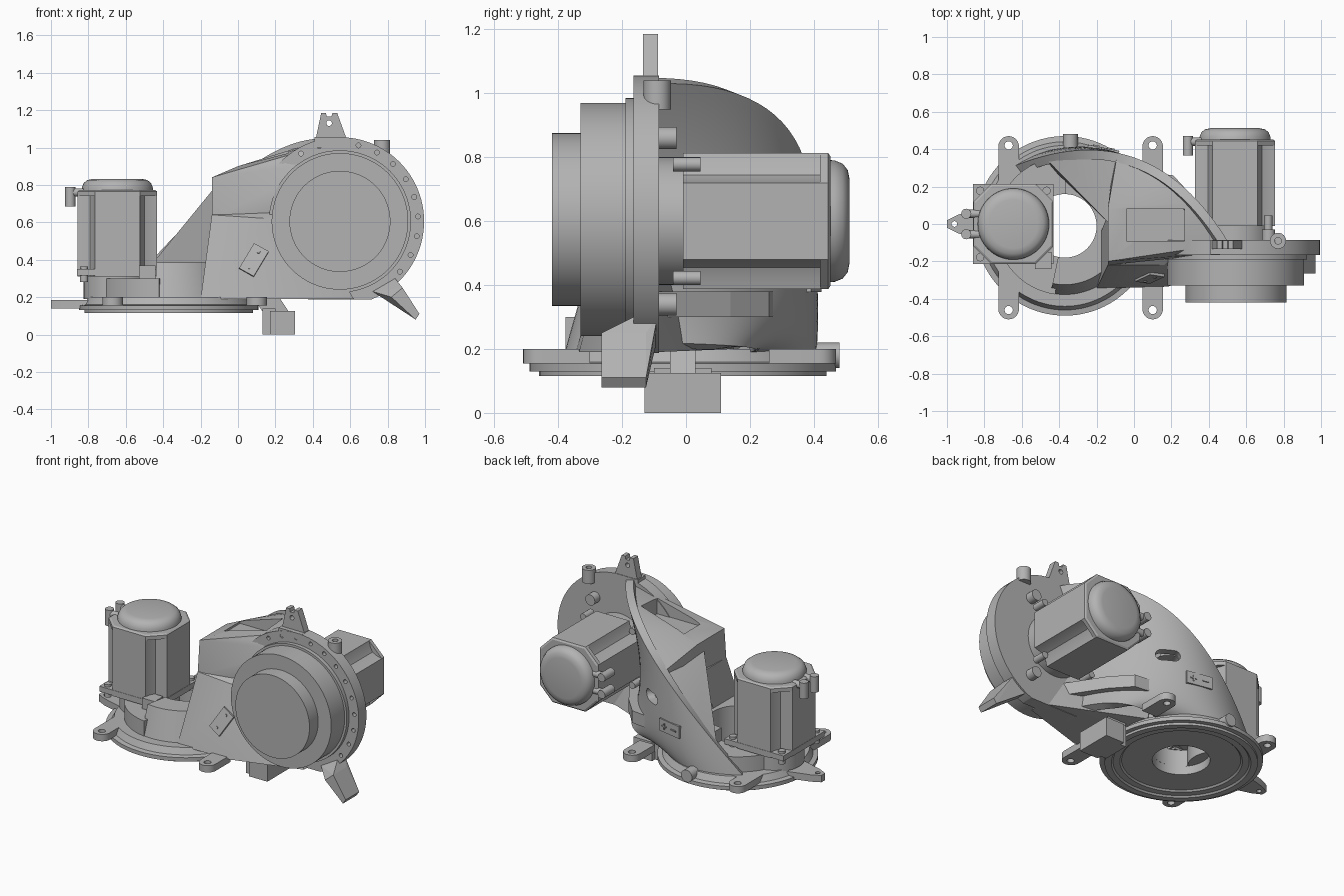
import bpy, bmesh, math
from mathutils import Vector, Matrix

if "Cube" in bpy.data.objects:
    bpy.data.objects.remove(bpy.data.objects["Cube"], do_unlink=True)

grey = bpy.data.materials.new("cast grey")
grey.use_nodes = True
grey.diffuse_color = (0.45, 0.45, 0.45, 1)
grey.node_tree.nodes["Principled BSDF"].inputs["Base Color"].default_value = grey.diffuse_color

I = Matrix.Identity(4)
TO_Y = Matrix.Rotation(-math.pi / 2, 4, 'X')      # local z becomes +y
TO_X = Matrix.Rotation(math.pi / 2, 4, 'Y')       # local z becomes +x
FRONT = Matrix.Rotation(math.pi / 2, 4, 'X')      # local y becomes z, local z becomes -y


def at(x, y, z):
    return Matrix.Translation((x, y, z))


def smooth_shade(ob):
    bpy.ops.object.select_all(action='DESELECT')
    ob.select_set(True)
    bpy.context.view_layer.objects.active = ob
    bpy.ops.object.shade_smooth_by_angle(angle=math.radians(32))


def finish(name, bm, m=I, smooth=True):
    bmesh.ops.transform(bm, matrix=m, verts=bm.verts)
    bmesh.ops.recalc_face_normals(bm, faces=bm.faces)
    me = bpy.data.meshes.new(name)
    bm.to_mesh(me)
    bm.free()
    me.materials.append(grey)
    ob = bpy.data.objects.new(name, me)
    bpy.context.collection.objects.link(ob)
    if smooth:
        smooth_shade(ob)
    return ob


def hull(name, pts, m=I):
    bm = bmesh.new()
    for p in pts:
        bm.verts.new(p)
    r = bmesh.ops.convex_hull(bm, input=bm.verts)
    bmesh.ops.delete(bm, geom=list({v for v in r["geom_interior"] if isinstance(v, bmesh.types.BMVert)}), context='VERTS')
    return finish(name, bm, m, False)


def box(name, x, y, z, m=I):
    return hull(name, [(a, b, c) for a in x for b in y for c in z], m)


def prism(name, pts, z0, z1, m=I, taper=1):
    bm = bmesh.new()
    f = bm.faces.new([bm.verts.new((x, y, z0)) for x, y in pts])
    r = bmesh.ops.extrude_face_region(bm, geom=[f])
    top = [v for v in r["geom"] if isinstance(v, bmesh.types.BMVert)]
    bmesh.ops.translate(bm, vec=(0, 0, z1 - z0), verts=top)
    bmesh.ops.scale(bm, vec=(taper, taper, 1), verts=top)
    return finish(name, bm, m)


def lathe(name, prof, m=I, n=64, closed=False):
    bm = bmesh.new()
    vs = [bm.verts.new((r, 0, z)) for r, z in prof]
    es = [bm.edges.new(p) for p in zip(vs, vs[1:])]
    if closed:
        es.append(bm.edges.new((vs[-1], vs[0])))
    bmesh.ops.spin(bm, geom=vs + es, cent=(0, 0, 0), axis=(0, 0, 1), angle=math.tau, steps=n)
    bmesh.ops.remove_doubles(bm, verts=bm.verts, dist=1e-5)
    return finish(name, bm, m)


def rod(name, r, z0, z1, m=I, n=24):
    return lathe(name, [(0, z0), (r, z0), (r, z1), (0, z1)], m, n)


def arc(r, a0, a1, n, cx=0, cy=0):
    return [(cx + r * math.cos(math.radians(a0 + (a1 - a0) * i / n)),
             cy + r * math.sin(math.radians(a0 + (a1 - a0) * i / n))) for i in range(n + 1)]


def cut(ob, tool):
    mod = ob.modifiers.new("cut", 'BOOLEAN')
    mod.operation, mod.object, mod.solver = 'DIFFERENCE', tool, 'EXACT'
    bpy.context.view_layer.update()
    me = bpy.data.meshes.new_from_object(ob.evaluated_get(bpy.context.evaluated_depsgraph_get()))
    ob.modifiers.clear()
    ob.data = me
    bpy.data.objects.remove(tool, do_unlink=True)
    smooth_shade(ob)


# Base ring with its recessed underside
base = at(-0.37, -0.01, 0)
lathe("base_ring", [(0.17, 0.2), (0.17, 0.135), (0.35, 0.135), (0.36, 0.125), (0.4, 0.125), (0.41, 0.115),
                    (0.45, 0.115), (0.45, 0.13), (0.48, 0.13), (0.48, 0.155), (0.45, 0.16), (0.43, 0.2)],
      base, 96, True)
collar = prism("front_collar", arc(0.37, -102, 90, 40) + arc(0.16, 90, -102, 40), 0.19, 0.385, base, 0.85)
prism("rear_collar", arc(0.37, 85, 262, 40) + arc(0.17, 262, 85, 40), 0.19, 0.3, base)

# Feet with bolt holes
for x in (-0.67, 0.1):
    for s in (-1, 1):
        inner = 0.2 if x < 0 else 0.28
        foot = prism("foot", arc(0.055, 0, 180, 12, 0, 0.435) + [(-0.055, inner), (0.055, inner)], 0.155, 0.2,
                     at(x, -0.02, 0) @ Matrix.Diagonal((1, s, 1, 1)))
        cut(foot, rod("hole", 0.022, 0.1, 0.3, at(x, -0.02 + s * 0.44, 0)))
tab = hull("side_tab", [(x, y, z) for z in (0.14, 0.185) for x, y in
                        ((-0.8, 0.09), (-0.8, -0.09), (-0.94, 0.05), (-0.94, -0.05), (-1, 0.02), (-1, -0.02))])
cut(tab, rod("hole", 0.015, 0.1, 0.3, at(-0.96, 0, 0)))
rod("rear_boss", 0.04, 0.36, 0.48, at(-0.34, 0, 0.18) @ TO_Y)

# Curved rear wall: a biquadratic patch from the base ring to the shoulder flange
rows = [[(-0.64, 0.31, 0.19), (0.075, 0.6, 1.05), (0.5, -0.09, 1.03)],
        [(-0.257, 0.55, 0.19), (0.05, 0.41, 0.5), (0.3, -0.09, 0.6)],
        [(0, 0.2, 0.19), (0.3, 0.29, 0.21), (0.42, -0.09, 0.22)]]


def quad(a, b, c, t):
    return Vector(a) * (1 - t) ** 2 + Vector(b) * 2 * t * (1 - t) + Vector(c) * t * t


def wall_point(s, t):
    return quad(*[quad(*r, t) for r in rows], s)


def wall_frame(s, t):
    p = wall_point(s, t)
    n = (wall_point(s + 0.01, t) - p).cross(wall_point(s, t + 0.01) - p).normalized()
    if n.y < 0:
        n = -n
    u = n.cross(Vector((0, 0, 1))).normalized()
    return Matrix.Translation(p) @ Matrix((u, n.cross(u), n)).transposed().to_4x4()


bm = bmesh.new()
N = 28
grid = [[bm.verts.new(wall_point(i / N, j / N)) for j in range(N + 1)] for i in range(N + 1)]
for i in range(N):
    for j in range(N):
        bm.faces.new((grid[i][j], grid[i + 1][j], grid[i + 1][j + 1], grid[i][j + 1]))
bmesh.ops.recalc_face_normals(bm, faces=bm.faces)
if sum(f.normal.y for f in bm.faces) < 0:
    bmesh.ops.reverse_faces(bm, faces=bm.faces)
bmesh.ops.solidify(bm, geom=bm.faces[:], thickness=0.05)
wall = finish("rear_wall", bm)

# Label frame with plus and minus marks
f = wall_frame(0.34, 0.25)
box("label_plate", (-0.085, 0.085), (-0.04, 0.04), (-0.015, 0.006), f)
for x in (-0.04, 0.04):
    box("label_mark", (x - 0.02, x + 0.02), (-0.004, 0.004), (0, 0.012), f)
box("label_mark", (0.036, 0.044), (-0.02, 0.02), (0, 0.012), f)

# Housing: upper bridge below the rim, bored rear fill, then the front body
rim = [wall_point(0, t) + Vector((0, -0.015, -0.004)) for t in (0.42, 0.52, 0.62, 0.72, 0.82, 0.92, 1)]
low = [p + Vector((-0.02, -0.05, -0.1)) for p in rim]
bridge = hull("bridge", rim + low + [(-0.14, 0.08, 0.84), (-0.14, -0.2, 0.84), (-0.14, -0.22, 0.62), (0, -0.1, 0.9),
                                     (0, 0.1, 0.9), (0.14, -0.18, 0.63), (0.3, -0.15, 0.95)])
cut(bridge, box("pocket", (-0.04, 0.27), (-0.09, 0.08), (0.87, 1.2)))
rear = [wall_point(0, t) + Vector((0.01, -0.025, -0.01)) for t in (0.12, 0.2, 0.28, 0.36, 0.44, 0.5)]
fill = hull("rear_fill", rear + [(p.x, p.y - 0.02, 0.2) for p in rear[:3]] +
            [(-0.13, 0, 0.78), (-0.13, 0, 0.2), (0, 0.12, 0.2), (0, 0.12, 0.78)])
body = hull("front_body", [(-0.2, -0.345, 0.19), (0.18, -0.335, 0.19), (0.62, -0.2, 0.19), (0.62, -0.1, 0.19),
                           (-0.14, -0.22, 0.64), (0.16, -0.22, 0.62), (0.3, -0.1, 0.7), (-0.14, 0.05, 0.64),
                           (0.02, 0.15, 0.2), (-0.2, -0.1, 0.19)])
for ob in (fill, body, collar):
    cut(ob, rod("bore", 0.17, 0, 1.5, base, 48))
slot = arc(0.035, -90, 90, 8, 0.04) + arc(0.035, 90, 270, 8, -0.04)
for ob in (wall, fill):
    cut(ob, prism("slot", slot, -0.18, 0.12, wall_frame(0.36, 0.46)))
plate = at(0.085, -0.276, 0.395) @ Matrix.Rotation(-0.27, 4, 'X') @ Matrix.Rotation(math.radians(30), 4, 'Y')
box("cover_plate", (-0.045, 0.045), (-0.02, 0.02), (-0.08, 0.08), plate)
for z in (-0.05, 0.05):
    rod("cover_screw", 0.009, -0.025, 0, plate @ at(0, 0, z) @ TO_Y, 12)
hull("lower_web", [(x, y, z) for z in (0.3, 0.38) for x, y in
                   ((0.36, -0.09), (0.47, -0.09), (0.05, 0.2), (0.32, 0.14), (0.21, 0.26), (0.05, 0.28))])

# Shoulder flange with bolt holes and a flat underside, and the stepped drive
hub = at(0.545, 0, 0.605) @ TO_Y
flange = lathe("shoulder_flange", [(0, -0.165), (0.45, -0.165), (0.45, -0.085), (0, -0.085)], hub, 96)
cut(flange, box("underside", (0, 1), (-0.3, 0.1), (0, 0.188)))
for x, y in arc(0.418, -40, 178, 15):
    cut(flange, rod("hole", 0.013, -0.2, -0.13, at(0.545 + x, 0, 0.605 + y) @ TO_Y, 12))
lathe("shoulder_drive", [(0, -0.42), (0.27, -0.42), (0.27, -0.33), (0.365, -0.33), (0.365, -0.19),
                         (0.38, -0.19), (0.38, -0.16), (0, -0.16)], hub, 96)

# Flange lugs: (x, z) outlines extruded along y
lug = prism("lifting_lug", [(0.41, 1.02), (0.59, 1.02), (0.53, 1.185), (0.505, 1.185), (0.5, 1.165),
                            (0.475, 1.165), (0.47, 1.185), (0.445, 1.185)], 0.088, 0.135, FRONT)
cut(lug, rod("hole", 0.015, -0.3, 0, at(0.487, 0, 1.13) @ TO_Y))
box("lug_foot", (0.41, 0.58), (-0.163, -0.085), (1, 1.055))
hull("support_leg", [(x, y, z) for x, z, y0, y1 in
                     ((0.72, 0.23, -0.165, -0.09), (0.84, 0.3, -0.165, -0.09), (0.82, 0.2, -0.265, -0.125),
                      (0.88, 0.25, -0.265, -0.125), (0.97, 0.11, -0.265, -0.125), (0.95, 0.08, -0.265, -0.125))
                     for y in (y0, y1)])
boss = rod("flange_boss", 0.043, 0.95, 1.04, at(0.77, -0.09, 0))
cut(boss, rod("hole", 0.018, 1.0, 1.1, at(0.77, -0.09, 0)))


# Motors: fluted body, domed cap, bolted corners and two elbow plugs
def motor(name, m):
    corner = [(0.213, 0.12), (0.175, 0.13), (0.145, 0.145), (0.13, 0.175), (0.12, 0.213)]
    pts = []
    for k in range(4):
        c, s = round(math.cos(k * math.pi / 2)), round(math.sin(k * math.pi / 2))
        pts += [(x * c - y * s, x * s + y * c) for x, y in corner]
    prism(name + "_body", pts, -0.01, 0.43, m)
    wide = [(a * x, b * y) for x, y in ((0.213, 0.12), (0.12, 0.213)) for a in (-1, 1) for b in (-1, 1)]
    hull(name + "_shoulder", [(x * k, y * k, z) for x, y in wide for k, z in ((1, 0.42), (1, 0.445), (0.95, 0.452))], m)
    lathe(name + "_cap", [(0, 0.512), (0.13, 0.512), (0.16, 0.506), (0.18, 0.49), (0.19, 0.465), (0.192, 0.43)], m)
    for a in (-1, 1):
        for b in (-1, 1):
            rod(name + "_bolt", 0.022, -0.04, 0.045, m @ at(a * 0.178, b * 0.178, 0), 16)
        e = m @ at(-0.2, a * 0.055, 0.44)
        rod(name + "_plug_arm", 0.022, -0.055, 0.02, e @ TO_X, 16)
        rod(name + "_plug", 0.027, -0.075, 0.03, e @ at(-0.052, 0, 0), 16)


motor("rear_motor", at(-0.645, 0, 0.32))
box("rear_motor_plate", (-0.86, -0.43), (-0.215, 0.215), (0.315, 0.35))
rod("rear_motor_neck", 0.18, 0.19, 0.32, at(-0.645, 0, 0), 48)
box("neck_bracket", (-0.53, -0.44), (-0.24, -0.15), (0.3, 0.37))
motor("shoulder_motor", at(0.54, 0, 0.6) @ TO_Y)
rod("shoulder_motor_neck", 0.2, -0.1, 0, at(0.54, 0, 0.6) @ TO_Y, 48)
for x, z in ((0.36, 0.86), (0.72, 0.86), (0.36, 0.34), (0.72, 0.34)):
    rod("flange_pad", 0.035, -0.09, -0.03, at(x, 0, z) @ TO_Y)

# Connector boxes under the housing
box("connector_box", (0.17, 0.305), (-0.13, 0.11), (0, 0.125))
box("connector_side", (0.13, 0.2), (-0.1, 0.08), (0, 0.14))
hull("connector_bracket", [(x, y, z) for y in (-0.05, 0.03) for x, z in
                           ((0.08, 0.2), (0.22, 0.2), (0.14, 0.11), (0.28, 0.11))])
